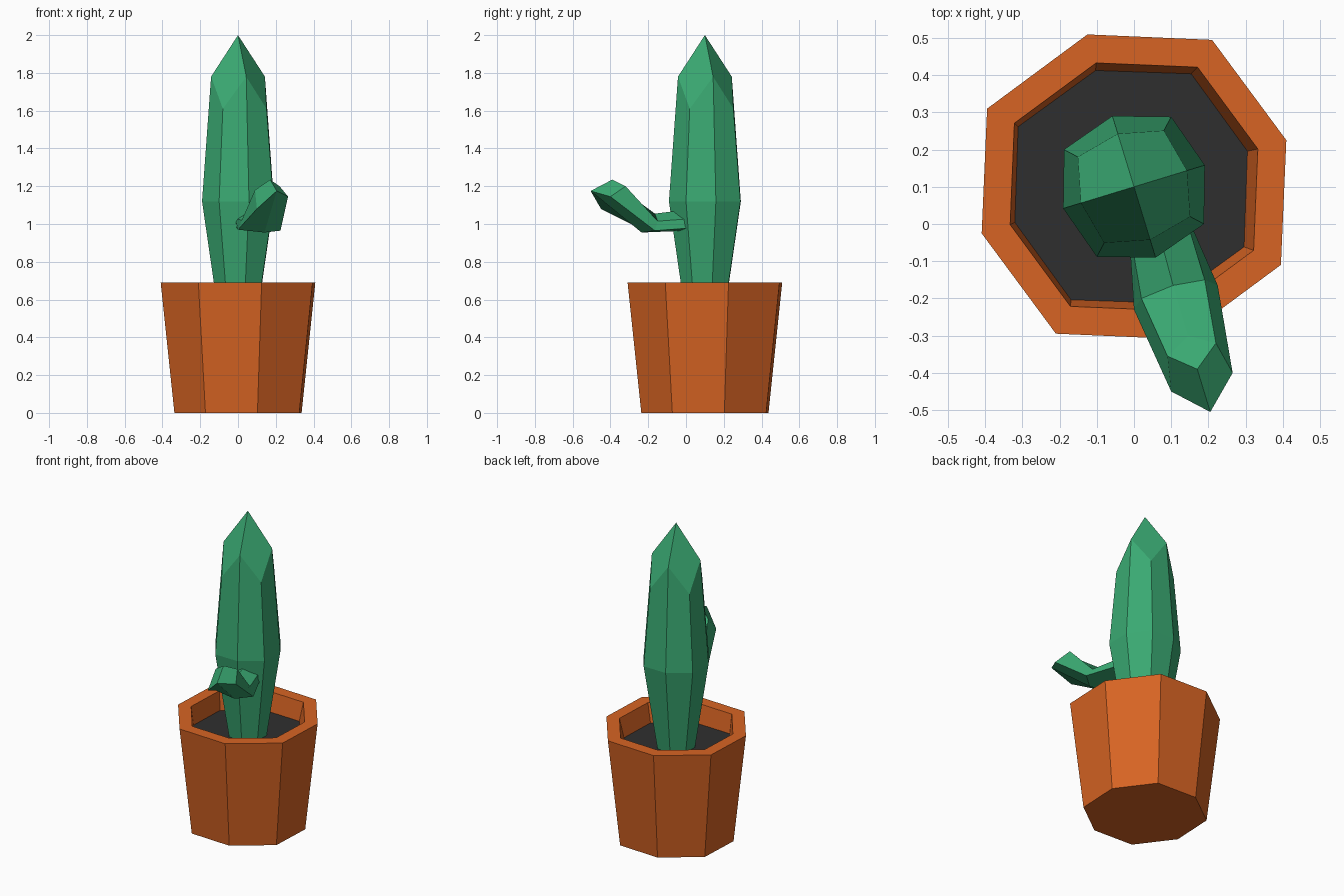
import bpy
from math import cos, sin, radians
from mathutils import Vector

if "Cube" in bpy.data.objects:
    bpy.data.objects.remove(bpy.data.objects["Cube"])


def material(name, rgb):
    m = bpy.data.materials.new(name)
    m.diffuse_color = (*rgb, 1)
    m.use_nodes = True
    m.node_tree.nodes["Principled BSDF"].inputs["Base Color"].default_value = m.diffuse_color
    return m


GREEN = material("cactus green", (0.042, 0.40, 0.17))
ORANGE = material("terracotta", (0.68, 0.127, 0.017))
DARK = material("dark soil", (0.028, 0.028, 0.028))


def ring(r_even, r_odd, z_even, z_odd=None, dx=0.0):
    """Eight points around the pot axis, alternating between two radii/heights."""
    z_odd = z_even if z_odd is None else z_odd
    pts = []
    for i in range(8):
        a = radians(17 + 45 * i)
        r, z = (r_odd, z_odd) if i % 2 else (r_even, z_even)
        pts.append((dx + r * cos(a), 0.1 + r * sin(a), z))
    return pts


def loft(name, rings, mat, apex=None, cap_end=False):
    """Skin counter-clockwise rings bottom to top; an apex closes with kite faces."""
    n = len(rings[0])
    verts = [p for r in rings for p in r]
    faces = [tuple(reversed(range(n)))]
    for k in range(len(rings) - 1):
        for i in range(n):
            j = (i + 1) % n
            faces.append((k * n + i, k * n + j, (k + 1) * n + j, (k + 1) * n + i))
    top = (len(rings) - 1) * n
    if apex:
        verts.append(apex)
        for i in range(0, n, 2):
            faces.append((top + i, top + i + 1, top + (i + 2) % n, len(verts) - 1))
    if cap_end:
        faces.append(tuple(range(top, top + n)))
    mesh = bpy.data.meshes.new(name)
    mesh.from_pydata([Vector(v) for v in verts], [], faces)
    mesh.materials.append(mat)
    mesh.update()
    ob = bpy.data.objects.new(name, mesh)
    bpy.context.collection.objects.link(ob)
    return ob


# pot: outer wall, rim and inner wall down to below the soil
SOIL_Z = 0.57
loft("pot", [ring(0.352, 0.367, 0), ring(0.428, 0.447, 0.69),
             ring(0.348, 0.364, 0.69), ring(0.326, 0.343, SOIL_Z - 0.005, dx=-0.008)],
     ORANGE, cap_end=True)

# soil disc
loft("soil", [ring(0.325, 0.342, SOIL_Z - 0.004, dx=-0.008),
              ring(0.327, 0.344, SOIL_Z, dx=-0.008)], DARK, cap_end=True)

# cactus body with a four-sided point
loft("cactus_body", [ring(0.115, 0.122, SOIL_Z - 0.003), ring(0.199, 0.213, 1.12),
                     ring(0.149, 0.171, 1.78, 1.61)], GREEN, apex=(0, 0.1, 2.0))

# bent six-sided arm with a three-sided point
arm = [
    [(-0.015, 0.0, 1.03), (-0.01, -0.01, 0.985), (0.06, 0.02, 0.965),
     (0.135, 0.04, 0.98), (0.13, 0.05, 1.03), (0.05, 0.04, 1.08)],
    [(0.02, -0.20, 1.02), (0.0, -0.23, 0.97), (0.14, -0.235, 0.955),
     (0.225, -0.165, 0.965), (0.19, -0.15, 1.015), (0.105, -0.165, 1.055)],
    [(0.09, -0.355, 1.18), (0.10, -0.45, 1.08), (0.205, -0.505, 1.175),
     (0.265, -0.40, 1.145), (0.22, -0.32, 1.20), (0.145, -0.30, 1.155)],
]
loft("cactus_arm", arm, GREEN, apex=(0.17, -0.39, 1.235))
